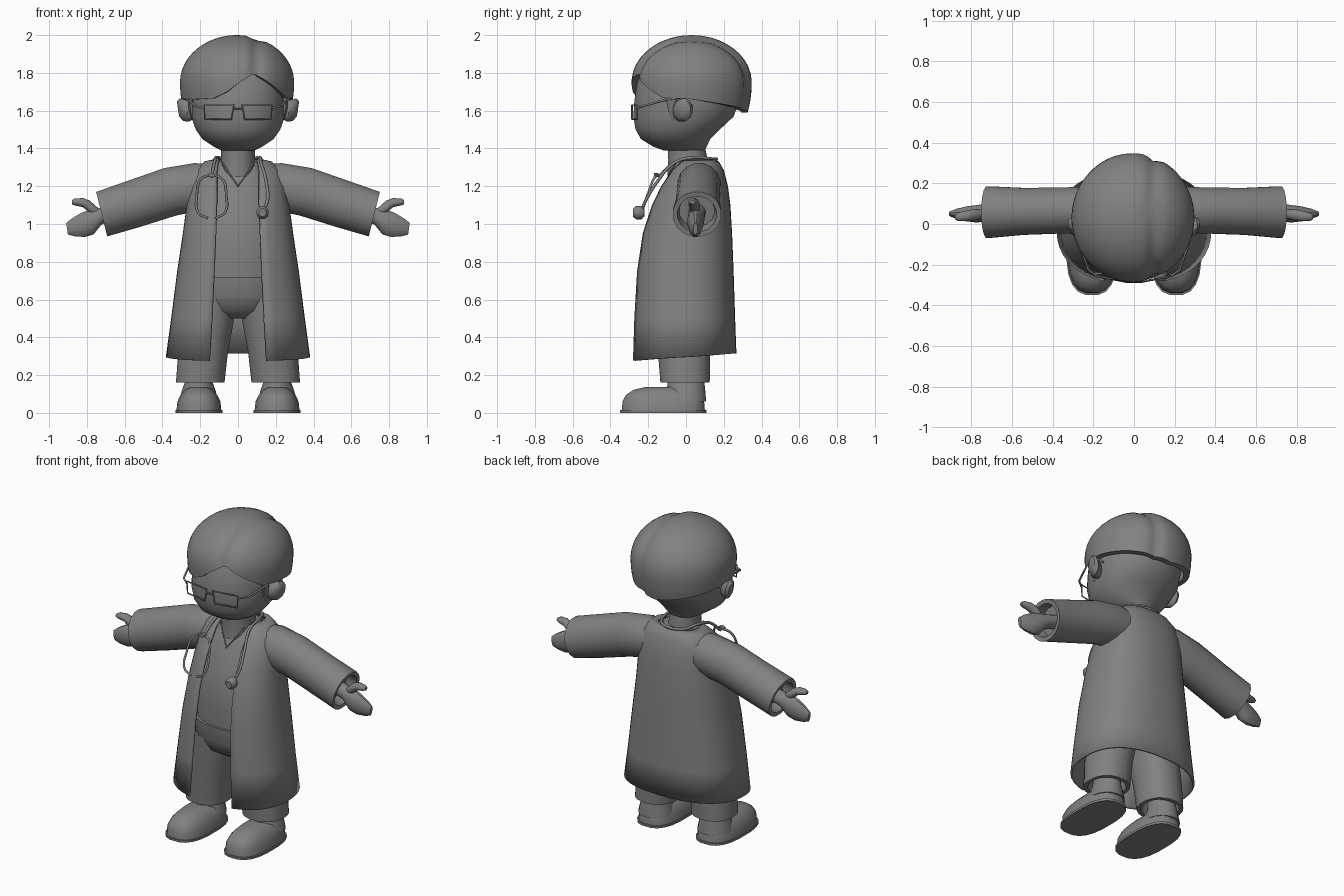
import bpy, bmesh, math
from math import sin, cos, pi, radians
from mathutils import Vector

cube = bpy.data.objects.get("Cube")
if cube:
    bpy.data.objects.remove(cube)

grey = bpy.data.materials.new("plain_grey")
grey.use_nodes = True
GREY = (0.22, 0.22, 0.22, 1)
grey.diffuse_color = GREY
grey.node_tree.nodes["Principled BSDF"].inputs["Base Color"].default_value = GREY
meshes = []


def spow(v, p):
    return math.copysign(abs(v) ** p, v)


def skin(name, rows, closed=True, caps=(True, True), mirror=False, thick=0):
    """Joins rows of points into a surface."""
    bm = bmesh.new()
    grid = [[bm.verts.new(p) for p in row] for row in rows]
    n = len(rows[0])
    for a, b in zip(grid, grid[1:]):
        for i in range(n if closed else n - 1):
            j = (i + 1) % n
            bm.faces.new((a[i], a[j], b[j], b[i]))
    for use, row in zip(caps, (grid[0], grid[-1])):
        if use:
            bm.faces.new(row)
    bmesh.ops.recalc_face_normals(bm, faces=bm.faces)
    me = bpy.data.meshes.new(name)
    bm.to_mesh(me)
    bm.free()
    me.materials.append(grey)
    ob = bpy.data.objects.new(name, me)
    bpy.context.collection.objects.link(ob)
    if thick:
        m = ob.modifiers.new("thickness", "SOLIDIFY")
        m.thickness, m.offset = thick, 0
    if mirror:
        ob.modifiers.new("mirror", "MIRROR")
    meshes.append(ob)
    return ob


def loft(name, rings, axis="z", sides=20, p=1.0, lean=0.0, **kw):
    """Rings are (x, y, z, radius, radius) set across the axis."""
    rows = []
    for x, y, z, a, b in rings:
        row = []
        for i in range(sides):
            t = 2 * pi * (i + 0.5) / sides
            u, v = a * spow(cos(t), p), b * spow(sin(t), p)
            row.append({"z": (x + u, y + v, z), "x": (x + lean * v, y + u, z + v),
                        "y": (x + u, y, z + v)}[axis])
        rows.append(row)
    return skin(name, rows, **kw)


def body(name, levels, **kw):
    """Levels are (height, half width, front y, back y)."""
    return loft(name, [(0, (f + b) / 2, z, w, (b - f) / 2) for z, w, f, b in levels], **kw)


def wire(name, points, radius, cyclic=False, smooth=True, mirror=False):
    cu = bpy.data.curves.new(name, "CURVE")
    cu.dimensions = "3D"
    cu.bevel_depth, cu.bevel_resolution, cu.resolution_u = radius, 1, 5
    cu.use_fill_caps = True
    if smooth:
        sp = cu.splines.new("BEZIER")
        sp.bezier_points.add(len(points) - 1)
        for bp, co in zip(sp.bezier_points, points):
            bp.co = co
            bp.handle_left_type = bp.handle_right_type = "AUTO"
    else:
        sp = cu.splines.new("POLY")
        sp.points.add(len(points) - 1)
        for pt, co in zip(sp.points, points):
            pt.co = (*co, 1)
    sp.use_cyclic_u = cyclic
    cu.materials.append(grey)
    ob = bpy.data.objects.new(name, cu)
    bpy.context.collection.objects.link(ob)
    if mirror:
        ob.modifiers.new("mirror", "MIRROR")


def interp(table, x):
    for (x0, y0), (x1, y1) in zip(table, table[1:]):
        if x <= x1:
            return y0 + (y1 - y0) * (x - x0) / (x1 - x0)
    return table[-1][1]


# Head and neck
body("head", [(1.39, .09, -.12, .10), (1.41, .13, -.175, .11), (1.45, .19, -.24, .13),
              (1.5, .225, -.268, .18), (1.57, .25, -.28, .255), (1.65, .253, -.275, .28),
              (1.75, .25, -.26, .28), (1.85, .2, -.2, .2)], sides=28, p=.92)
loft("neck", [(0, 0.01, 1.25, .1, .11), (0, 0.01, 1.34, .09, .105), (0, 0, 1.42, .09, .1)])

# Hair cap with an uneven fringe and a parting groove
rim = [(-180, 1.59), (-90, 1.665), (-50, 1.66), (-25, 1.665), (-10, 1.70), (0, 1.74),
       (18, 1.80), (40, 1.73), (60, 1.67), (90, 1.66), (180, 1.59)]
COLS, ROWS = 72, 16
rows = []
for r in range(-1, ROWS):
    row = []
    for i in range(COLS):
        deg = -180 + 360 * i / COLS
        low = math.asin((interp(rim, deg) - 1.75) / .25)
        e = low + (radians(88) - low) * max(r, 0) / (ROWS - 1)
        k = cos(e) if e > 0 else 1 - .3 * (1 - cos(e))
        x, y = .302 * k * sin(radians(deg)), -.318 * k * cos(radians(deg))
        groove = 1 - .06 * math.exp(-((x - .105) / .03) ** 2)
        if r < 0:
            groove *= .88
        row.append((x * groove - .005, y * groove + .03, 1.75 + .25 * sin(e) * (groove if e > 0 and r >= 0 else 1)))
    rows.append(row)
skin("hair", rows, caps=(False, True))

# Ears and sideburns
loft("ears", [(.235, -.03, 1.6, .03, .045), (.27, -.025, 1.6, .045, .06),
              (.3, -.01, 1.605, .045, .062), (.318, .0, 1.61, .025, .04)],
     axis="x", sides=12, lean=.15, mirror=True)
loft("sideburns", [(.235, -.07, 1.55, .008, .008), (.245, -.075, 1.6, .016, .02),
                   (.25, -.08, 1.68, .02, .035)], sides=8, mirror=True)

# Glasses
wire("glasses_rims", [(.022, -.285, 1.63), (.18, -.258, 1.63), (.175, -.258, 1.555), (.035, -.285, 1.555)],
     .005, cyclic=True, smooth=False, mirror=True)
wire("glasses_bridge", [(-.022, -.285, 1.61), (.022, -.285, 1.61)], .005, smooth=False)
wire("glasses_arms", [(.18, -.258, 1.615), (.225, -.225, 1.625), (.268, -.1, 1.66),
                      (.268, -.02, 1.67), (.262, .035, 1.62)], .006, smooth=False, mirror=True)

# Open coat
coat = [(.295, .375, -.288, .26, .15), (.5, .347, -.28, .253, .137), (.75, .315, -.265, .245, .125),
        (.95, .285, -.235, .237, .117), (1.1, .265, -.185, .228, .112), (1.2, .25, -.135, .215, .11),
        (1.28, .225, -.08, .195, .11), (1.325, .175, -.035, .17, .105), (1.335, .13, -.02, .15, .095)]
P = .85
rows = []
for z, w, f, b, gap in coat:
    start = -math.acos((gap / w) ** (1 / P))
    row = []
    for i in range(37):
        t = start + (pi - 2 * start) * i / 36
        y = (f + b) / 2 + (b - f) / 2 * spow(sin(t), P)
        row.append((w * spow(cos(t), P), y, z + (.02 * sin(t) if z < .3 else 0)))
    rows.append(row)
skin("coat", rows, closed=False, caps=(False, False), thick=.014)

# Sleeves with folded cuffs
loft("sleeves", [(.1, .07, 1.215, .1, .1), (.2, .07, 1.2, .118, .125), (.36, .066, 1.17, .115, .128),
                 (.55, .062, 1.107, .118, .125), (.722, .058, 1.052, .13, .12),
                 (.72, .058, 1.052, .105, .095), (.66, .058, 1.07, .095, .085)],
     axis="x", sides=16, lean=.25, mirror=True)

# Hands and thumbs
loft("hands", [(.64, .06, 1.07, .045, .04), (.73, .055, 1.04, .045, .045), (.775, .05, 1.01, .044, .068),
               (.82, .05, .995, .038, .066), (.87, .05, .983, .026, .05), (.905, .05, .975, .012, .032)],
     axis="x", sides=12, lean=.15, mirror=True)
loft("thumbs", [(.735, .05, 1.055, .02, .025), (.785, .045, 1.09, .03, .034),
                (.82, .04, 1.113, .028, .024), (.865, .035, 1.117, .022, .018),
                (.88, .035, 1.115, .012, .01)], axis="x", sides=10, mirror=True)

# Shirt with V neckline
body("shirt", [(.66, .24, -.19, .17), (.85, .235, -.205, .18), (1.0, .225, -.185, .18),
               (1.1, .21, -.155, .18), (1.2, .19, -.115, .17), (1.28, .16, -.075, .155),
               (1.33, .115, -.04, .125)], sides=28, p=.9)
wire("neckline", [(-.085, -.055, 1.325), (0, -.118, 1.2), (.085, -.055, 1.325)], .005, smooth=False)

# Trousers
body("trouser_hips", [(.5, .1, -.1, .1), (.54, .2, -.165, .15), (.62, .25, -.2, .175), (.72, .255, -.21, .18)],
     sides=28, p=.9)
loft("trouser_legs", [(.2, -.005, .24, .1, .1), (.2, -.005, .16, .108, .108), (.2, -.005, .16, .13, .132),
                      (.185, -.01, .32, .133, .14), (.155, -.012, .48, .133, .155),
                      (.14, -.012, .62, .12, .165)], p=.9, mirror=True)

# Shoes: ankle, upper and sole
loft("ankles", [(.208, 0, .06, .105, .108), (.208, 0, .12, .09, .103), (.208, 0, .165, .073, .098),
                (.2, 0, .26, .07, .09)], mirror=True)
loft("shoe_uppers", [(.207, -.12, .012, .12, .222), (.207, -.12, .06, .115, .218),
                     (.207, -.115, .095, .098, .205), (.207, -.1, .122, .075, .18),
                     (.207, -.08, .138, .045, .13)], p=.75, mirror=True)
loft("shoe_soles", [(.207, -.12, 0, .125, .23), (.207, -.12, .014, .126, .231)], p=.75, mirror=True)

# Stethoscope: neck tube, ear tubes and chest disc
wire("stethoscope_tube", [(-.14, -.145, 1.25), (-.125, -.06, 1.325), (-.115, .04, 1.352), (-.07, .14, 1.345),
                          (.07, .14, 1.345), (.115, .04, 1.352), (.122, -.06, 1.325),
                          (.15, -.155, 1.22), (.155, -.215, 1.12), (.13, -.235, 1.07)], .009)
for name, side in (("stethoscope_outer_arm", -1), ("stethoscope_inner_arm", 1)):
    wire(name, [(-.14, -.148, 1.26), (-.14 + side * .055, -.17, 1.24), (-.14 + side * .078, -.205, 1.15),
                (-.14 + side * .07, -.24, 1.06), (-.14 + side * .02, -.245, 1.03)], .007)
loft("stethoscope_joint", [(-.14, -.17, 1.26, .02, .012), (-.14, -.145, 1.26, .02, .012)], axis="y", sides=8)
loft("stethoscope_disc", [(.13, -.28, 1.06, .02, .022), (.13, -.265, 1.06, .033, .035),
                          (.13, -.235, 1.06, .033, .035), (.13, -.22, 1.06, .02, .02)], axis="y", sides=14)

# Smooth shading with crisp edges
for ob in bpy.context.selected_objects:
    ob.select_set(False)
for ob in meshes:
    ob.select_set(True)
bpy.context.view_layer.objects.active = meshes[0]
bpy.ops.object.shade_smooth_by_angle(angle=radians(42))
